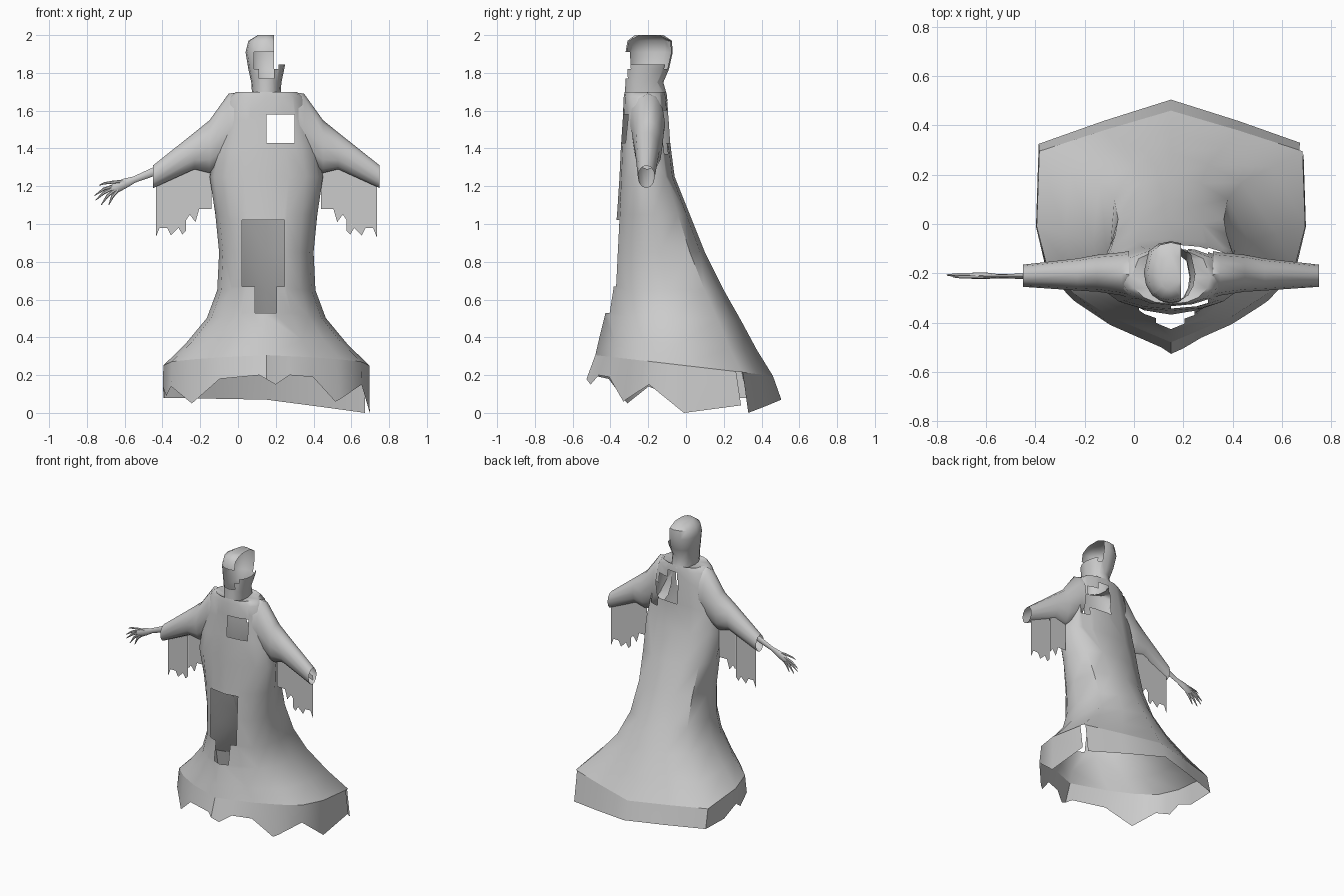
import bpy, bmesh, math
from mathutils import Vector

if "Cube" in bpy.data.objects:
    bpy.data.objects.remove(bpy.data.objects["Cube"])

CX = 0.15  # robe centre line


def finish(name, bm, smooth=True):
    mesh = bpy.data.meshes.new(name)
    bm.to_mesh(mesh)
    bm.free()
    ob = bpy.data.objects.new(name, mesh)
    bpy.context.collection.objects.link(ob)
    if smooth:
        bpy.ops.object.select_all(action='DESELECT')
        ob.select_set(True)
        bpy.context.view_layer.objects.active = ob
        bpy.ops.object.shade_smooth_by_angle(angle=math.radians(50))
    return ob


def loft(rings, caps=(False, False)):
    bm = bmesh.new()
    rows = [[bm.verts.new(p) for p in r] for r in rings]
    n = len(rows[0])
    for a, b in zip(rows, rows[1:]):
        for i in range(n):
            j = (i + 1) % n
            bm.faces.new((a[i], a[j], b[j], b[i]))
    if caps[0]:
        bm.faces.new(rows[0][::-1])
    if caps[1]:
        bm.faces.new(rows[-1])
    bmesh.ops.recalc_face_normals(bm, faces=bm.faces)
    return bm


def cut(bm, x0, x1, y0, y1, z0, z1):
    """Slice crisp edges around a box and delete the cloth inside it."""
    for axis, value in ((0, x0), (0, x1), (2, z0), (2, z1)):
        faces = []
        for f in bm.faces:
            xs = [v.co.x for v in f.verts]
            zs = [v.co.z for v in f.verts]
            if (y0 < f.calc_center_median().y < y1 and max(xs) > x0 - 1e-4
                    and min(xs) < x1 + 1e-4 and max(zs) > z0 - 1e-4 and min(zs) < z1 + 1e-4):
                faces.append(f)
        geom = list(set(faces) | {e for f in faces for e in f.edges} | {v for f in faces for v in f.verts})
        co, no = Vector(), Vector()
        co[axis], no[axis] = value, 1
        bmesh.ops.bisect_plane(bm, geom=geom, plane_co=co, plane_no=no, dist=1e-5)
    dead = []
    for f in bm.faces:
        c = f.calc_center_median()
        if x0 < c.x < x1 and y0 < c.y < y1 and z0 < c.z < z1:
            dead.append(f)
    bmesh.ops.delete(bm, geom=dead, context='FACES')


# Half outlines, front centre to back centre: pointed hem and rounder torso
HEM = [(0, -1), (.45, -.78), (.72, -.58), (.92, -.36), (1, 0), (.98, .65), (.5, .83), (0, 1)]
TORSO = [(0, -1), (.4, -.93), (.7, -.75), (.92, -.42), (1, 0), (.82, .68), (.45, .92), (0, 1)]


def section(z, hw, yf, yb, blend=0, tilt=0.0):
    half = [(h[0] * blend + t[0] * (1 - blend), h[1] * blend + t[1] * (1 - blend))
            for h, t in zip(HEM, TORSO)]
    full = half + [(-u, v) for u, v in half[-2:0:-1]]
    pts = []
    for u, v in full:
        y = (yf + yb) / 2 + v * (yb - yf) / 2
        pts.append(Vector((CX + u * hw, y, z - tilt * y)))
    return pts


# Robe body
rim = section(.25, .545, -.48, .46, 1, .117)
robe = loft([
    rim,
    section(.36, .43, -.46, .375, .85, .07),
    section(.50, .315, -.43, .29, .6, .03),
    section(.65, .26, -.405, .20, .4),
    section(.85, .25, -.385, .10, .25),
    section(1.05, .27, -.365, .02, .1),
    section(1.25, .30, -.352, -.06),
    section(1.40, .27, -.345, -.08),
    section(1.55, .23, -.335, -.09),
    section(1.67, .20, -.33, -.10),
    section(1.70, .16, -.325, -.105),
    section(1.685, .075, -.32, -.11)])
cut(robe, .15, .30, -1, -.22, 1.43, 1.58)      # chest hole
cut(robe, .02, .245, -1, -.2, .67, 1.02)       # belly hole
cut(robe, .09, .205, -1, -.2, .53, .671)
cut(robe, .13, .30, -.2, 1, 1.43, 1.60)        # stepped back hole
cut(robe, .14, .22, -.2, 1, 1.599, 1.65)
cut(robe, .299, .36, -.2, 1, 1.37, 1.53)
finish("robe_body", robe)

# Hood, broken away on one side, with a face opening
hood = loft([
    section(1.68, .075, -.325, -.10),
    section(1.75, .08, -.32, -.12),
    section(1.82, .095, -.32, -.09),
    section(1.91, .11, -.32, -.07),
    section(1.97, .095, -.31, -.075),
    section(2.0, .045, -.27, -.12)], (False, True))
cut(hood, .19, .215, -1, 1, 1.82, 2.1)
cut(hood, .214, .4, -1, 1, 1.845, 2.1)
cut(hood, .085, .192, -1, -.22, 1.82, 1.91)
cut(hood, .11, .19, -1, -.22, 1.77, 1.822)
finish("hood", hood)

# Torn hem strip: position along the rim and height of its ragged edge
RAGGED = [(5.05, .0), (7, .07), (9, .08), (9.6, .08), (10, .14), (10.4, .09), (11, .14), (12, .05), (13, .18),
          (13.85, .2), (14.2, .15), (14.5, .2), (15, .19), (15.8, .06), (17, .15), (18, .0), (18.9, .04)]


def rim_point(p):
    i = math.floor(p)
    return rim[i % 14].lerp(rim[(i + 1) % 14], p - i)


def edge_height(p):
    for (a, za), (b, zb) in zip(RAGGED, RAGGED[1:]):
        if a <= p <= b:
            return za + (zb - za) * (p - a) / (b - a)


bm = bmesh.new()
previous = None
for p in sorted({r[0] for r in RAGGED} | set(range(6, 19))):
    top = rim_point(p)
    z = edge_height(p)
    grow = (top.z - z) / .13
    low = Vector((CX + (top.x - CX) * 1.005, top.y * (1 + .1 * min(grow, 1)), z))
    pair = (bm.verts.new(top), bm.verts.new(low))
    if previous:
        bm.faces.new((previous[0], previous[1], pair[1], pair[0]))
    previous = pair
finish("torn_hem", bm)

# Sleeves and hanging sleeve rags, mirrored about the robe centre
SLEEVE = [(.17, 1.36, 1.695, -.30, -.11), (.20, 1.32, 1.69, -.29, -.115), (.30, 1.27, 1.55, -.275, -.125),
          (.38, 1.29, 1.485, -.27, -.14), (.60, 1.19, 1.31, -.255, -.165)]
RAG_OUTER = [(.425, 1.31), (.585, 1.24), (.585, .93), (.565, .98), (.525, .98), (.505, .94),
             (.465, .98), (.445, .945), (.425, .965)]
RAG_INNER = [(.425, 1.31), (.425, 1.02), (.405, 1.05), (.375, 1.01), (.355, 1.08), (.29, 1.08), (.29, 1.32)]
for side, s in (("left", -1), ("right", 1)):
    rings = []
    for dx, z0, z1, y0, y1 in SLEEVE:
        ring = []
        for k in range(12):
            a = math.tau * k / 12
            ring.append((CX + s * dx, (y0 + y1) / 2 + math.cos(a) * (y1 - y0) / 2,
                         (z0 + z1) / 2 + math.sin(a) * (z1 - z0) / 2))
        rings.append(ring)
    finish("sleeve_" + side, loft(rings))
    for part, shape in (("outer", RAG_OUTER), ("inner", RAG_INNER)):
        bm = bmesh.new()
        bm.faces.new([bm.verts.new((CX + s * dx, -.18 if part == "inner" else -.185, z)) for dx, z in shape])
        finish("sleeve_rag_%s_%s" % (part, side), bm, False)


# Bony forearm and hand
def limb(name, path, sides=8, flat=1.0):
    """Tube along (x, y, z, radius) points lying mostly in the xz plane."""
    pts = [Vector(p[:3]) for p in path]
    rings = []
    for i, p in enumerate(pts):
        d = (pts[min(i + 1, len(pts) - 1)] - pts[max(i - 1, 0)]).normalized()
        across = d.cross(Vector((0, 1, 0))).normalized()
        depth = across.cross(d)
        r = path[i][3]
        rings.append([p + across * r * math.cos(math.tau * k / sides)
                      + depth * r * flat * math.sin(math.tau * k / sides) for k in range(sides)])
    finish(name, loft(rings, (True, True)))


limb("forearm", [(-.36, -.21, 1.31, .025), (-.45, -.212, 1.275, .022), (-.55, -.212, 1.235, .017),
                 (-.60, -.21, 1.215, .026), (-.65, -.21, 1.19, .028), (-.67, -.21, 1.18, .012)], flat=.5)
limb("thumb", [(-.60, -.213, 1.225, .010), (-.66, -.215, 1.222, .008), (-.71, -.215, 1.215, .006),
               (-.735, -.215, 1.205, .002)], 6)
FINGERS = [((-.65, 1.205), (-.71, 1.185), (-.76, 1.15)), ((-.65, 1.195), (-.71, 1.165), (-.755, 1.125)),
           ((-.645, 1.185), (-.69, 1.15), (-.725, 1.10)), ((-.635, 1.18), (-.665, 1.145), (-.685, 1.10))]
for i, (a, b, c) in enumerate(FINGERS):
    y = -.206 - .003 * i
    limb("finger_%d" % (i + 1), [(a[0], y, a[1], .009), (b[0], y, b[1], .008), (c[0], y, c[1], .002)], 6)
